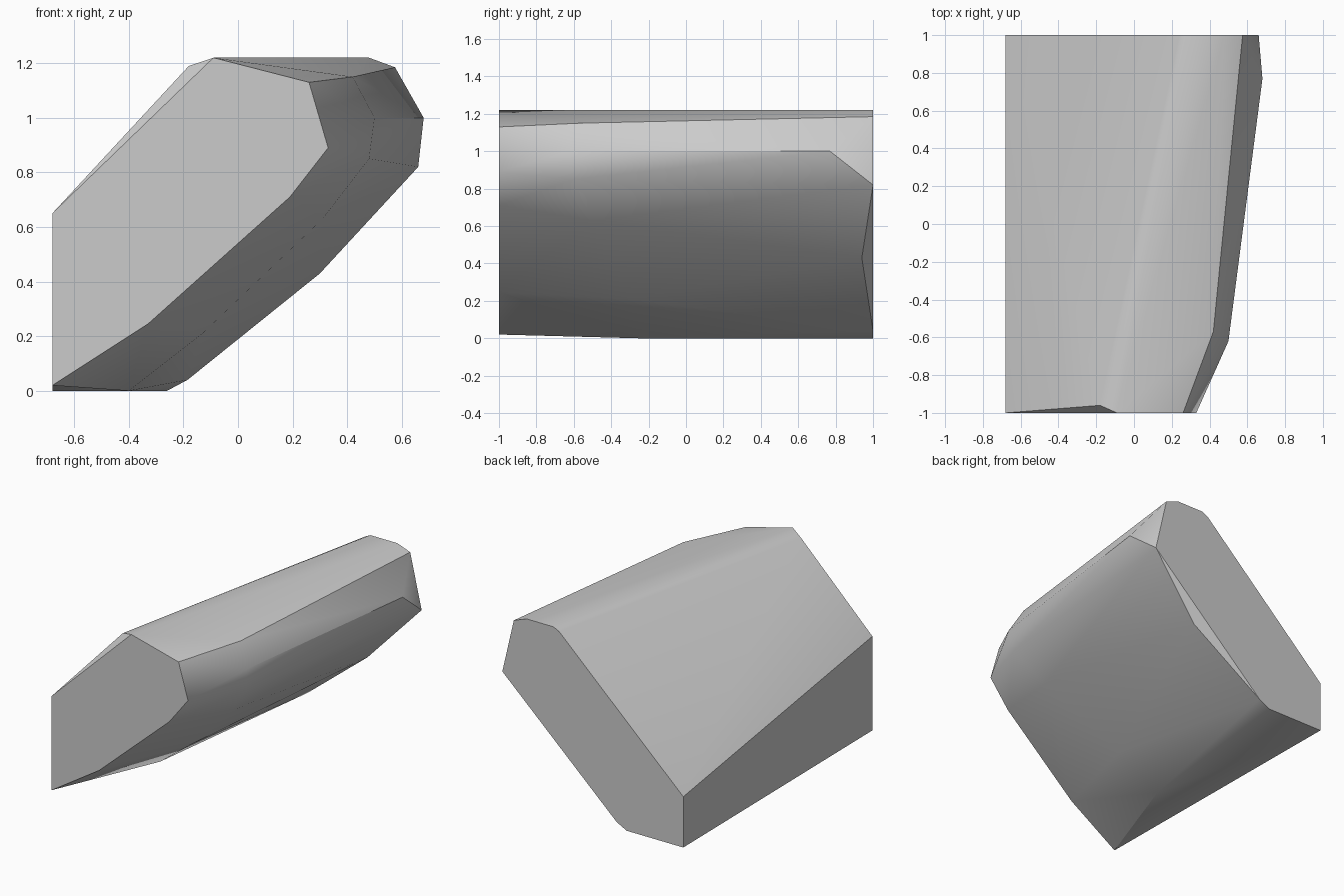
import bpy, bmesh, math

# Remove the default cube
cube = bpy.data.objects.get("Cube")
if cube:
    bpy.data.objects.remove(cube, do_unlink=True)

# Plain stone grey
grey = bpy.data.materials.new("stone_grey")
grey.use_nodes = True
colour = (0.6, 0.6, 0.6, 1)
grey.diffuse_color = colour
grey.node_tree.nodes["Principled BSDF"].inputs["Base Color"].default_value = colour

# Flat end outlines (x, z)
front_outline = [(-.68, .65), (-.09, 1.22), (.26, 1.13), (.33, .89),
                 (.19, .71), (-.33, .245), (-.68, .02)]
back_outline = [(-.68, .34), (.24, 1.2), (.28, 1.22), (.48, 1.22), (.575, 1.185),
                (.66, .82), (-.185, .04), (-.26, 0), (-.68, 0)]

# Bulging corners between the ends (x, y, z)
corners = [(-.18, -.96, 1.19), (.42, -.57, 1.15), (.5, -.62, 1), (.48, -.6, .85),
           (.31, -.5, .63), (-.13, -.3, .21), (-.4, -.25, 0),
           (.3, .94, .43), (.68, .77, 1)]

points = [(x, -1, z) for x, z in front_outline]
points += [(x, 1, z) for x, z in back_outline]
points += corners

# Faceted block wrapped around the outlines
bm = bmesh.new()
for p in points:
    bm.verts.new(p)
hull = bmesh.ops.convex_hull(bm, input=bm.verts)
spare = {v for v in hull["geom_interior"] + hull["geom_unused"]
         if isinstance(v, bmesh.types.BMVert)}
bmesh.ops.delete(bm, geom=list(spare), context="VERTS")
bmesh.ops.dissolve_limit(bm, angle_limit=math.radians(1),
                         verts=bm.verts, edges=bm.edges)
bmesh.ops.recalc_face_normals(bm, faces=bm.faces)
mesh = bpy.data.meshes.new("rock_block")
bm.to_mesh(mesh)
bm.free()
mesh.materials.append(grey)
block = bpy.data.objects.new("rock_block", mesh)
bpy.context.collection.objects.link(block)

# Soft shading with crisp main edges
bpy.ops.object.select_all(action="DESELECT")
block.select_set(True)
bpy.context.view_layer.objects.active = block
bpy.ops.object.shade_smooth_by_angle(angle=math.radians(30))
